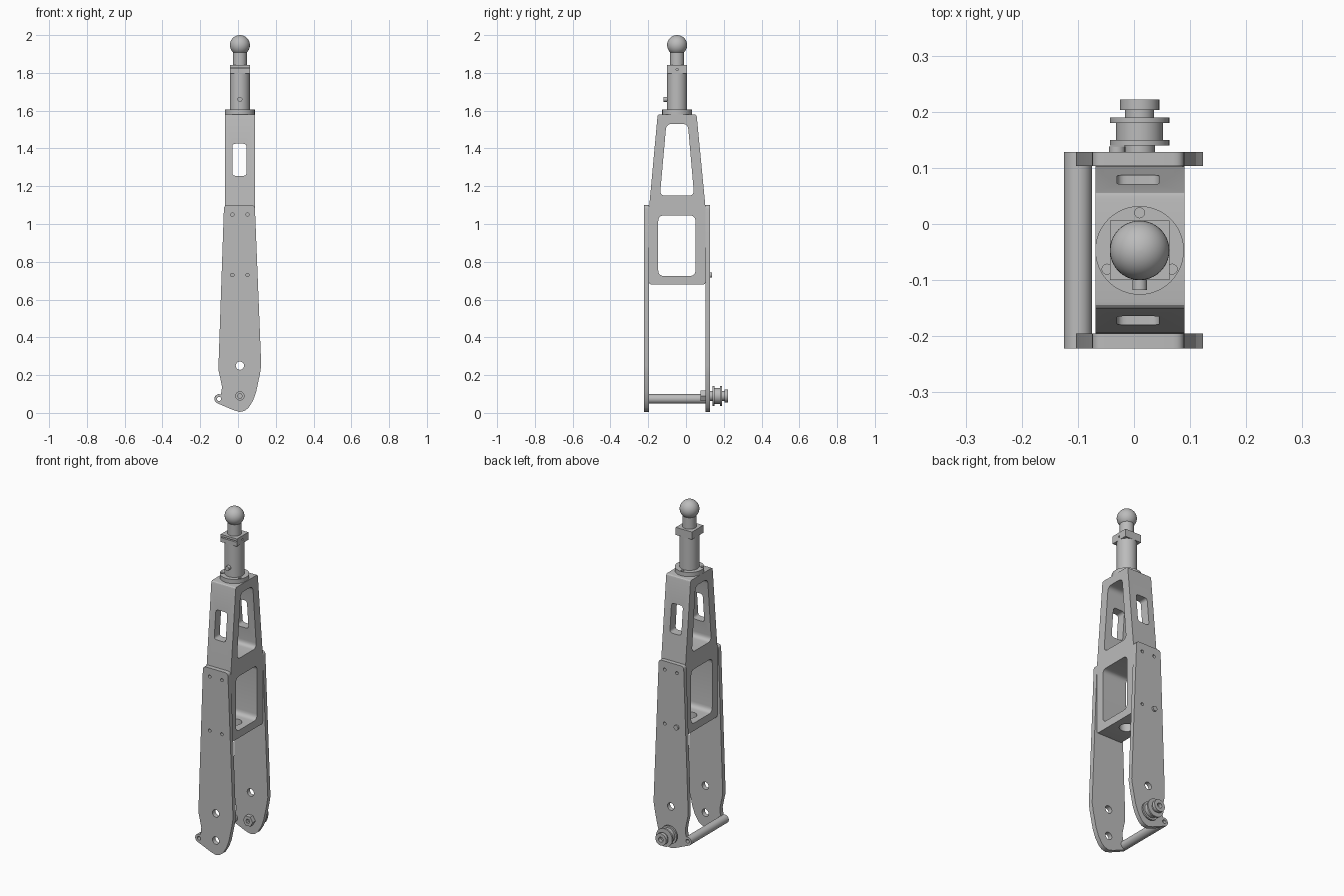
import bpy, bmesh, math
from mathutils import Vector

cube = bpy.data.objects.get("Cube")
if cube:
    bpy.data.objects.remove(cube, do_unlink=True)

CX, CY = 0.01, -0.047        # centre line of the fork
AXLE_Z, ROD_X, ROD_Z = 0.09, -0.10, 0.074

metal = bpy.data.materials.new("grey metal")
metal.use_nodes = True
COLOUR = (0.5, 0.5, 0.5, 1)
metal.diffuse_color = COLOUR
metal.node_tree.nodes["Principled BSDF"].inputs["Base Color"].default_value = COLOUR


def place(axis, u, v, h):
    """Put a flat point (u, v) at height h along an axis."""
    return {"X": (h, u, v), "Y": (u, h, v), "Z": (u, v, h)}[axis]


def finish(name, bm):
    bmesh.ops.recalc_face_normals(bm, faces=bm.faces)
    mesh = bpy.data.meshes.new(name)
    bm.to_mesh(mesh)
    bm.free()
    mesh.materials.append(metal)
    ob = bpy.data.objects.new(name, mesh)
    bpy.context.collection.objects.link(ob)
    return ob


def prism(name, pts, axis, a, b):
    """Extrude a flat outline along an axis from a to b."""
    bm = bmesh.new()
    lo, hi = [[bm.verts.new(place(axis, u, v, h)) for u, v in pts] for h in (a, b)]
    bm.faces.new(lo)
    bm.faces.new(hi)
    for i in range(len(pts)):
        j = (i + 1) % len(pts)
        bm.faces.new((lo[i], lo[j], hi[j], hi[i]))
    return finish(name, bm)


def lathe(name, profile, axis, cu, cv, n=40):
    """Turn a (radius, height) profile round an axis through (cu, cv)."""
    bm = bmesh.new()
    rings = []
    for r, h in profile:
        ring = [(cu + r * math.cos(math.tau * i / n), cv + r * math.sin(math.tau * i / n))
                for i in range(n)]
        rings.append([bm.verts.new(place(axis, u, v, h)) for u, v in ring])
    for lo, hi in zip(rings, rings[1:]):
        for i in range(n):
            j = (i + 1) % n
            bm.faces.new((lo[i], lo[j], hi[j], hi[i]))
    bm.faces.new(rings[0])
    bm.faces.new(rings[-1])
    return finish(name, bm)


def rod(name, r, axis, cu, cv, a, b, n=32):
    return lathe(name, [(r, a), (r, b)], axis, cu, cv, n)


def rounded(pts, d, n=5):
    """Round every corner of an outline, starting d before it."""
    out = []
    for i, p in enumerate(pts):
        p, q, s = Vector(p), Vector(pts[i - 1]), Vector(pts[(i + 1) % len(pts)])
        a = p + (q - p).normalized() * min(d, (q - p).length * 0.49)
        b = p + (s - p).normalized() * min(d, (s - p).length * 0.49)
        for k in range(n + 1):
            t = k / n
            out.append(a * (1 - t) ** 2 + p * 2 * t * (1 - t) + b * t * t)
    return [tuple(p) for p in out]


def rect(u0, u1, v0, v1):
    return [(u0, v0), (u1, v0), (u1, v1), (u0, v1)]


def cut(ob, cutters):
    """Subtract cutters, bake the result and remove them."""
    for c in cutters:
        m = ob.modifiers.new("cut", "BOOLEAN")
        m.object, m.operation, m.solver = c, "DIFFERENCE", "EXACT"
    bpy.context.view_layer.update()
    dg = bpy.context.evaluated_depsgraph_get()
    mesh = bpy.data.meshes.new_from_object(ob.evaluated_get(dg))
    ob.modifiers.clear()
    ob.data = mesh
    for c in cutters:
        bpy.data.objects.remove(c, do_unlink=True)


# Tapered body with side windows, front and back slots and a bottom hole
side = [(-0.195, 0.68), (0.103, 0.68), (0.103, 1.09), (0.056, 1.58), (-0.15, 1.58), (-0.195, 1.09)]
body = prism("fork_body", rounded(side, 0.012, 3), "X", -0.069, 0.09)
cut(body, [
    prism("c", rounded(rect(-0.147, 0.05, 0.725, 1.045), 0.03), "X", -0.3, 0.3),
    prism("c", rounded([(-0.138, 1.15), (0.043, 1.15), (0.01, 1.53), (-0.104, 1.53)], 0.03),
          "X", -0.3, 0.3),
    prism("c", rounded(rect(-0.03, 0.045, 1.255, 1.425), 0.018), "Y", -0.4, 0.4),
    rod("c", 0.04, "Z", CX, CY, 0.6, 0.8),
])

# Two fork blades with a lower tab
blade_outline = (
    rounded([(-0.102, 0.25), (-0.074, 1.10), (0.089, 1.10), (0.123, 0.25)], 0.02)[6:18]
    + [(0.123, 0.25), (0.115, 0.2), (0.096, 0.11), (0.08, 0.066), (0.056, 0.027),
       (0.035, 0.011), (0.01, 0.005), (-0.02, 0.013)]
    + [(ROD_X + 0.025 * math.cos(math.radians(a)), ROD_Z + 0.025 * math.sin(math.radians(a)))
       for a in range(250, 60, -20)]
    + [(-0.087, 0.115), (-0.085, 0.14), (-0.093, 0.18), (-0.103, 0.225), (-0.103, 0.26)])
for name, a, b in (("front_blade", -0.222, -0.195), ("back_blade", 0.103, 0.128)):
    blade = prism(name, blade_outline, "Y", a, b)
    holes = [(0.022, CX, 0.25), (0.022, CX, AXLE_Z), (0.011, ROD_X, ROD_Z)]
    holes += [(0.009, CX + s * 0.04, z) for s in (-1, 1) for z in (0.73, 1.05)]
    cut(blade, [rod("c", r, "Y", x, z, a - 0.01, b + 0.01, 20) for r, x, z in holes])

# Hollow cross rod joining the tabs
cross_rod = rod("cross_rod", 0.025, "Y", ROD_X, ROD_Z, -0.195, 0.103)
cut(cross_rod, [rod("c", 0.011, "Y", ROD_X, ROD_Z, -0.3, 0.3, 20)])

# Axle spool on the back blade and its nut inside
spool = lathe("axle_spool", [
    (0.022, 0.10), (0.022, 0.128), (0.027, 0.128), (0.027, 0.14), (0.053, 0.14), (0.053, 0.15),
    (0.042, 0.15), (0.042, 0.18), (0.053, 0.18), (0.053, 0.19), (0.026, 0.19), (0.026, 0.203),
    (0.035, 0.203), (0.035, 0.222), (0.015, 0.222), (0.015, 0.2)], "Y", CX, AXLE_Z)
nut = lathe("axle_nut", [(0.032, 0.103), (0.032, 0.077), (0.013, 0.077), (0.013, 0.095)],
            "Y", CX, AXLE_Z, 6)
screw = rod("screw_head", 0.0145, "Y", -0.03, 0.73, 0.10, 0.138, 20)

# Round flange with three bolt holes
flange = rod("top_flange", 0.079, "Z", CX, CY, 1.575, 1.605, 48)
cut(flange, [rod("c", 0.009, "Z", CX + 0.067 * math.cos(math.radians(a)),
                 CY + 0.067 * math.sin(math.radians(a)), 1.585, 1.7, 16) for a in (90, 210, 330)])

# Stem tube, side pin, square collar, neck and ball
tube = rod("stem_tube", 0.053, "Z", CX, CY, 1.60, 1.80, 40)
pin = rod("stem_pin", 0.013, "Y", CX, 1.66, -0.118, -0.09, 20)
H = 0.053
collar = prism("square_collar", rect(CX - H, CX + H, CY - H, CY + H), "Z", 1.797, 1.842)
cut(collar, [prism("c", rect(CX - 0.047, CX + 0.047, 1.822, 1.829), "Y", -0.2, -0.085),
             rod("c", 0.006, "X", CY, 1.818, 0.05, 0.2, 12)])
neck = rod("ball_neck", 0.037, "Z", CX, CY, 1.84, 1.93, 40)
R = 0.053
ball = lathe("top_ball", [(R * math.sin(t), 2.0 - R - R * math.cos(t)) for t in
                          [math.pi * (0.01 + 0.98 * k / 20) for k in range(21)]], "Z", CX, CY)

# Smooth the round parts and keep the edges sharp
for ob in bpy.context.view_layer.objects:
    ob.select_set(ob.type == "MESH")
bpy.context.view_layer.objects.active = body
bpy.ops.object.shade_smooth_by_angle(angle=math.radians(30))
